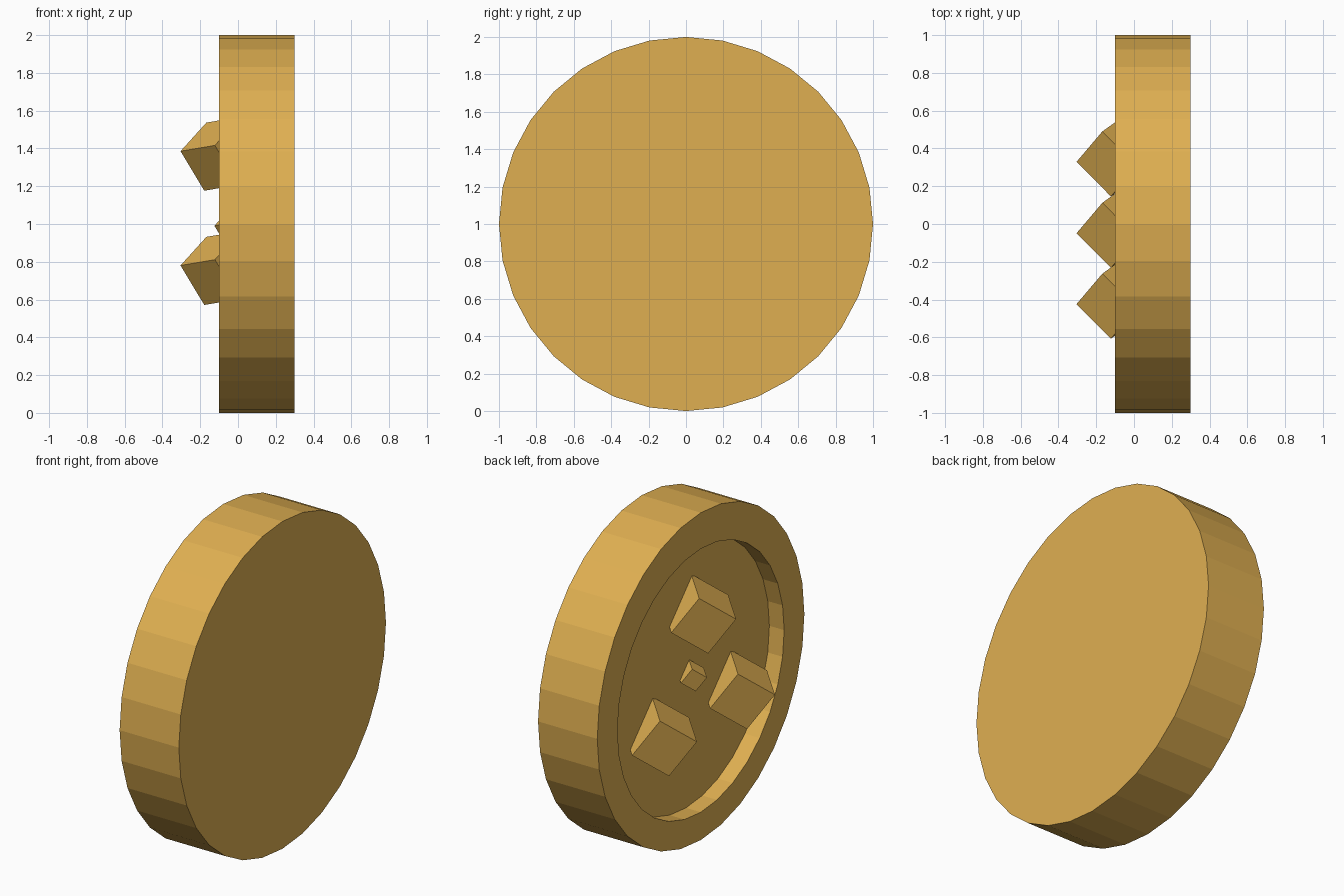
import bpy, bmesh, math
from mathutils import Vector, Matrix

if "Cube" in bpy.data.objects:
    bpy.data.objects.remove(bpy.data.objects["Cube"])

gold = bpy.data.materials.new("gold")
gold.diffuse_color = (0.74, 0.43, 0.083, 1)
gold.use_nodes = True
gold.node_tree.nodes["Principled BSDF"].inputs["Base Color"].default_value = gold.diffuse_color


def finish(bm, name):
    bmesh.ops.recalc_face_normals(bm, faces=bm.faces)
    mesh = bpy.data.meshes.new(name)
    bm.to_mesh(mesh)
    bm.free()
    mesh.materials.append(gold)
    obj = bpy.data.objects.new(name, mesh)
    bpy.context.collection.objects.link(obj)
    return obj


# Thick round disc with a shallow round recess in its left face
SIDES = 32
bm = bmesh.new()
rings = []
for x, radius, height in [(0.3, 1.0, 1.0), (-0.1, 1.0, 1.0),
                          (-0.1, 0.805, 0.975), (0.0, 0.805, 0.975)]:
    rings.append([bm.verts.new((x, radius * math.sin(2 * math.pi * i / SIDES),
                                height + radius * math.cos(2 * math.pi * i / SIDES)))
                  for i in range(SIDES)])
for a, b in zip(rings, rings[1:]):
    for i in range(SIDES):
        j = (i + 1) % SIDES
        bm.faces.new((a[i], a[j], b[j], b[i]))
bm.faces.new(rings[0])
bm.faces.new(rings[-1])
finish(bm, "recessed_disc")

# Shared tilt of the cubes, from three perpendicular edge directions
u = Vector((0.14, 0.165, 0.155)).normalized()
v = Vector((0.175, -0.175, 0.03))
v = (v - u * v.dot(u)).normalized()
tilt = Matrix((u, v, u.cross(v))).transposed().to_4x4()


def cube(name, centre, edge):
    bm = bmesh.new()
    bmesh.ops.create_cube(bm, size=edge, matrix=Matrix.Translation(centre) @ tilt)
    finish(bm, name)


# Three large tilted cubes and a small one in the middle
cube("upper_cube", (-0.082, -0.015, 1.372), 0.26)
cube("lower_back_cube", (-0.082, 0.363, 0.767), 0.26)
cube("lower_front_cube", (-0.082, -0.39, 0.767), 0.26)
cube("small_centre_cube", (-0.036, -0.01, 0.985), 0.104)
